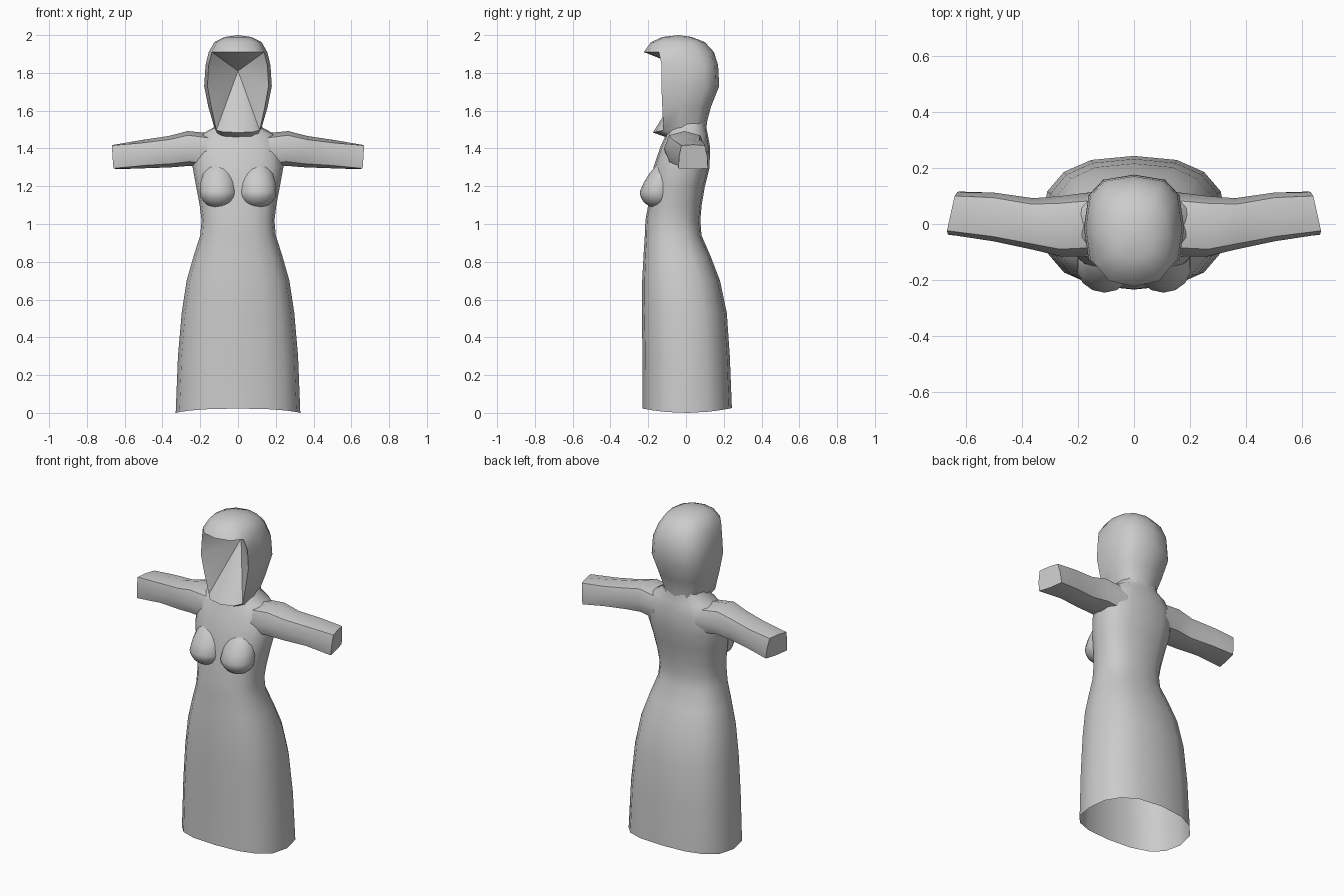
import bpy, bmesh, math
from mathutils import Vector

cube = bpy.data.objects.get("Cube")
if cube:
    bpy.data.objects.remove(cube)

grey = bpy.data.materials.new("plain_grey")
grey.use_nodes = True
COLOUR = (0.6, 0.6, 0.6, 1)
grey.diffuse_color = COLOUR
grey.node_tree.nodes["Principled BSDF"].inputs["Base Color"].default_value = COLOUR


def finish(name, bm, angle=50):
    """Turn a bmesh into a shaded, coloured object."""
    bmesh.ops.delete(bm, geom=[v for v in bm.verts if not v.link_faces], context='VERTS')
    bmesh.ops.recalc_face_normals(bm, faces=bm.faces)
    mesh = bpy.data.meshes.new(name)
    bm.to_mesh(mesh)
    bm.free()
    mesh.materials.append(grey)
    obj = bpy.data.objects.new(name, mesh)
    bpy.context.collection.objects.link(obj)
    bpy.ops.object.select_all(action='DESELECT')
    obj.select_set(True)
    bpy.context.view_layer.objects.active = obj
    bpy.ops.object.shade_smooth_by_angle(angle=math.radians(angle))
    return obj


def rounded(t, power):
    """Point on a unit superellipse, starting at the front."""
    s, c = math.sin(t), math.cos(t)
    return (math.copysign(abs(s) ** power, s), math.copysign(abs(c) ** power, c))


def level_ring(bm, n, z, half, front, back, power=0.8, tilt=0.0):
    """Horizontal ring; point 0 is the middle of the front."""
    mid, radius = (front + back) / 2, (back - front) / 2
    ring = []
    for i in range(n):
        s, c = rounded(2 * math.pi * i / n, power)
        y = mid - radius * c
        ring.append(bm.verts.new((half * s, y, z + tilt * y)))
    return ring


def bridge(bm, a, b, skip=()):
    n = len(a)
    for i in range(n):
        if i not in skip:
            j = (i + 1) % n
            bm.faces.new((a[i], a[j], b[j], b[i]))


# Gown: open skirt, waist, chest and neck in one loft
GOWN = [(0.0, 0.33, -0.23, 0.243), (0.3, 0.318, -0.23, 0.232),
        (0.53, 0.298, -0.234, 0.216), (0.7, 0.272, -0.232, 0.18),
        (0.83, 0.235, -0.225, 0.13), (0.94, 0.2, -0.218, 0.082),
        (1.02, 0.193, -0.215, 0.076), (1.1, 0.203, -0.2, 0.083),
        (1.2, 0.222, -0.19, 0.1), (1.3, 0.24, -0.172, 0.125),
        (1.41, 0.235, -0.135, 0.127), (1.475, 0.195, -0.105, 0.115),
        (1.51, 0.13, -0.095, 0.108), (1.57, 0.11, -0.085, 0.105)]
bm = bmesh.new()
rings = [level_ring(bm, 16, *row) for row in GOWN]
for v in rings[0]:
    v.co.z = 0.025 * (v.co.y / 0.24) ** 2
for a, b in zip(rings, rings[1:]):
    bridge(bm, a, b)
finish("gown", bm)

# Bust: rounded below, drawn out and leaning back above
for side, name in ((1, "left_bust"), (-1, "right_bust")):
    bm = bmesh.new()
    bmesh.ops.create_uvsphere(bm, u_segments=14, v_segments=10, radius=1)
    for v in bm.verts:
        z = v.co.z * (0.17 if v.co.z > 0 else 0.085)
        v.co = Vector((side * 0.105 + v.co.x * 0.1,
                       -0.152 + v.co.y * 0.093 + max(z, 0) * 0.35, 1.17 + z))
    finish(name, bm)

# Arms: round at the shoulder, squared and slanted at the wrist
# columns: x, y centre, z centre, y radius, z radius, squareness power, slant
ARM = [(0.14, 0.0, 1.385, 0.115, 0.095, 0.9, 0), (0.26, -0.008, 1.4, 0.108, 0.092, 0.8, 0),
       (0.36, 0.0, 1.383, 0.092, 0.083, 0.75, 0), (0.5, 0.025, 1.37, 0.087, 0.075, 0.65, 0),
       (0.648, 0.038, 1.355, 0.075, 0.065, 0.2, 0.22)]
for side, name in ((1, "left_arm"), (-1, "right_arm")):
    bm = bmesh.new()
    rings = []
    for x, yc, zc, ry, rz, power, slant in ARM:
        ring = []
        for i in range(8):
            s, c = rounded(math.pi * i / 4, power)
            taper = 1 - 0.12 * c * (slant > 0)
            y = s * ry * taper
            ring.append(bm.verts.new((side * (x - slant * y + 0.006 * c), yc + y, zc + c * rz)))
        rings.append(ring)
    for a, b in zip(rings, rings[1:]):
        bridge(bm, a, b)
    bm.faces.new(rings[-1])
    finish(name, bm)

# Hooded head: the front columns between chin and brim stay open for the face
HEAD = [(1.45, 0.105, -0.08, 0.1, 0.7, 0), (1.523, 0.127, -0.175, 0.113, 0.7, 0.22),
        (1.62, 0.157, -0.187, 0.132, 0.7, 0), (1.73, 0.179, -0.203, 0.176, 0.7, 0),
        (1.84, 0.172, -0.2, 0.17, 0.7, 0), (1.91, 0.155, -0.223, 0.148, 0.8, 0),
        (1.963, 0.125, -0.185, 0.1, 0.85, 0), (1.99, 0.07, -0.125, 0.03, 0.9, 0)]
CHIN, BRIM = 1, 5
OPEN = (0, 1, 10, 11)
bm = bmesh.new()
rings = [level_ring(bm, 12, *row) for row in HEAD]
for k in range(len(rings) - 1):
    bridge(bm, rings[k], rings[k + 1], OPEN if CHIN <= k < BRIM else ())
crown = bm.verts.new((0, -0.04, 2.0))
for i in range(12):
    bm.faces.new((rings[-1][i], rings[-1][(i + 1) % 12], crown))

# Sunken face: a fan from the rim of the hood to one deep point
deep = bm.verts.new((0, 0.03, 1.81))
front = (10, 11, 0, 1, 2)
rim = [rings[CHIN][i] for i in front]
rim += [rings[k][2] for k in range(CHIN + 1, BRIM)]
rim += [rings[BRIM][i] for i in reversed(front)]
rim += [rings[k][10] for k in range(BRIM - 1, CHIN, -1)]
for a, b in zip(rim, rim[1:] + rim[:1]):
    bm.faces.new((a, b, deep))
finish("hooded_head", bm, 40)
